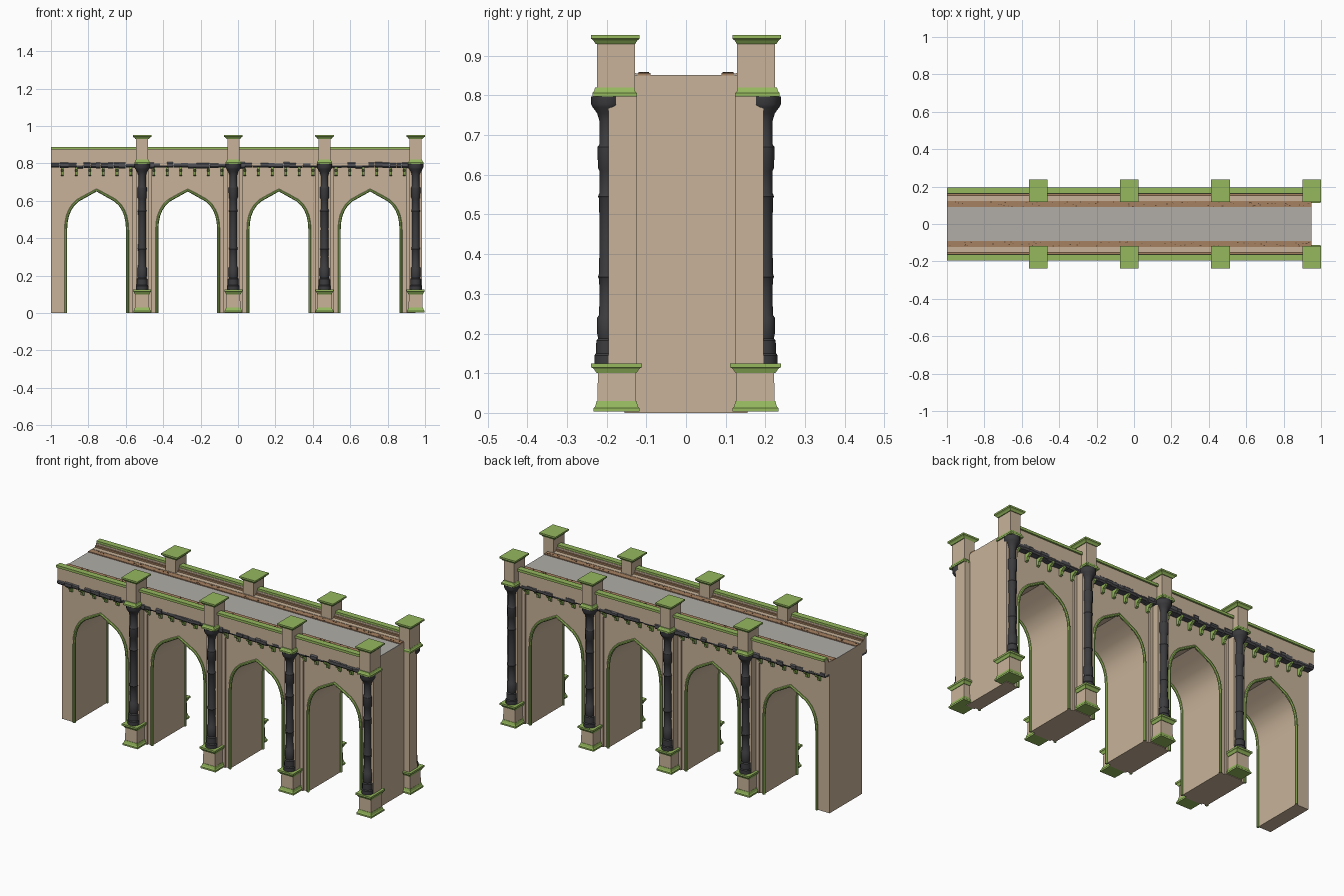
import bpy, bmesh, math, random
from mathutils import Vector

if "Cube" in bpy.data.objects:
    bpy.data.objects.remove(bpy.data.objects["Cube"])

random.seed(4)

def mat(name, r, g, b):
    m = bpy.data.materials.new(name)
    m.diffuse_color = (r, g, b, 1)
    m.use_nodes = True
    m.node_tree.nodes["Principled BSDF"].inputs["Base Color"].default_value = m.diffuse_color
    return m

STONE = mat("beige stone", 0.58, 0.45, 0.32)
GREEN = mat("moss green", 0.30, 0.48, 0.11)
DARK = mat("dark column stone", 0.045, 0.045, 0.05)
SLATE = mat("slate band", 0.085, 0.085, 0.095)
ROAD = mat("road grey", 0.44, 0.42, 0.39)
BROWN = mat("earth brown", 0.38, 0.22, 0.12)
SPOT = mat("dark earth", 0.13, 0.07, 0.035)

parts = {}   # part name -> (bmesh, material, smooth)

def part(name, m, smooth=False):
    if name not in parts:
        parts[name] = (bmesh.new(), m, smooth)
    return parts[name][0]

def loft(bm, rings):
    """Skin a list of equal length point rings and close both ends."""
    vs = [[bm.verts.new(p) for p in r] for r in rings]
    n = len(vs[0])
    for a, b in zip(vs, vs[1:]):
        for i in range(n):
            j = (i + 1) % n
            bm.faces.new((a[i], a[j], b[j], b[i]))
    bm.faces.new(vs[0][::-1])
    bm.faces.new(vs[-1])

def stack(bm, cx, cy, levels):
    """Rectangular moulding from (z, half x, half y) levels."""
    loft(bm, [[(cx - a, cy - b, z), (cx + a, cy - b, z), (cx + a, cy + b, z), (cx - a, cy + b, z)]
              for z, a, b in levels])

def box(bm, x0, x1, y0, y1, z0, z1):
    stack(bm, (x0 + x1) / 2, (y0 + y1) / 2,
          [(z, abs(x1 - x0) / 2, abs(y1 - y0) / 2) for z in (z0, z1)])

def lathe(bm, cx, cy, profile, n=12):
    loft(bm, [[(cx + r * math.cos(2 * math.pi * i / n), cy + r * math.sin(2 * math.pi * i / n), z)
               for i in range(n)] for z, r in profile])

TILE, X0, X1 = 0.4875, -1.0, 0.95
PIERS = [X0 + TILE * (i + 1) for i in range(4)]
ARCHES = [X0 + TILE * (i + 0.5) for i in range(4)]
HALF = [(0.165, 0), (0.165, 0.44), (0.162, 0.485), (0.155, 0.52), (0.143, 0.55),
        (0.125, 0.578), (0.10, 0.602), (0.05, 0.63)]
ARCH = [(-h, z) for h, z in HALF] + [(0, 0.657)] + [(h, z) for h, z in HALF[::-1]]

# bridge body with four pointed openings
outline = [(X0, 0)]
for c in ARCHES:
    outline += [(c + h, z) for h, z in ARCH]
outline += [(X1, 0), (X1, 0.85), (X0, 0.85)]
loft(part("arcade_wall", STONE, True), [[(x, y, z) for x, z in outline] for y in (0.145, -0.145)])

# road surface
box(part("road", ROAD), X0, X1, -0.09, 0.09, 0.845, 0.852)

# column outline (z, radius) with collars
COLUMN = [(0.125, 0.033), (0.145, 0.033), (0.15, 0.029), (0.182, 0.028), (0.187, 0.023), (0.2, 0.026),
          (0.24, 0.026), (0.247, 0.021), (0.3, 0.020), (0.338, 0.021), (0.342, 0.024), (0.352, 0.021),
          (0.45, 0.020), (0.54, 0.021), (0.545, 0.024), (0.555, 0.020), (0.61, 0.020), (0.617, 0.024),
          (0.67, 0.025), (0.677, 0.020), (0.735, 0.020), (0.755, 0.026), (0.77, 0.037), (0.778, 0.041),
          (0.797, 0.041)]

for s in (-1, 1):
    # pillars: plinth, pilaster, round column, upper block and cap
    for x in PIERS:
        cy = s * 0.175
        stack(part("plinths", STONE), x, cy, [(0.02, 0.038, 0.048), (0.11, 0.036, 0.047)])
        g = part("pillar_mouldings", GREEN)
        stack(g, x, cy, [(0.003, 0.047, 0.058), (0.012, 0.047, 0.058), (0.016, 0.043, 0.054), (0.03, 0.039, 0.05)])
        stack(g, x, cy, [(0.10, 0.039, 0.05), (0.112, 0.044, 0.058), (0.115, 0.048, 0.064), (0.125, 0.048, 0.064)])
        stack(g, x, s * 0.18, [(0.797, 0.041, 0.056), (0.806, 0.041, 0.056), (0.81, 0.037, 0.052), (0.82, 0.033, 0.049)])
        stack(g, x, s * 0.178, [(0.93, 0.036, 0.05), (0.938, 0.042, 0.055), (0.943, 0.05, 0.061), (0.952, 0.05, 0.061)])
        box(part("pilasters", STONE), x - 0.034, x + 0.034, s * 0.125, s * 0.195, 0.12, 0.80)
        box(part("pilaster_backings", STONE), x - 0.052, min(x + 0.052, X1), s * 0.13, s * 0.155, 0, 0.79)
        box(part("upper_blocks", STONE), x - 0.032, x + 0.032, s * 0.128, s * 0.224, 0.815, 0.935)
        lathe(part("columns", DARK, True), x, s * 0.198, COLUMN)

    # parapet, inner ledge and green coping
    box(part("parapet", STONE), X0, X1 - 0.02, s * 0.16, s * 0.186, 0.79, 0.876)
    box(part("parapet_ledge", STONE), X0, X1 - 0.02, s * 0.125, s * 0.165, 0.79, 0.857)
    box(part("parapet_ledge_line", BROWN), X0, X1 - 0.02, s * 0.15, s * 0.161, 0.855, 0.866)
    box(part("coping", GREEN), X0, X1 - 0.02, s * 0.163, s * 0.196, 0.874, 0.888)

    # earth curb with dark patches
    box(part("curb", BROWN), X0, X1, s * 0.09, s * 0.122, 0.848, 0.857)
    for i in range(60):
        x = random.uniform(X0 + 0.01, X1 - 0.01)
        y = s * random.uniform(0.094, 0.118)
        w = random.uniform(0.002, 0.005)
        box(part("curb_patches", SPOT), x - w, x + w, y - 0.002, y + 0.002, 0.855, 0.8585)

    # band of uneven slate blocks
    x = X0
    while x < X1 - 0.03:
        w = min(random.uniform(0.025, 0.05), X1 - 0.02 - x)
        t, d = random.uniform(0.803, 0.81), random.uniform(0.183, 0.193)
        b = random.uniform(0.773, 0.779)
        prof = [(0.14, b), (d - 0.008, b), (d, b + 0.008), (d, t - 0.008), (d - 0.008, t), (0.14, t)]
        loft(part("slate_band", SLATE), [[(q, s * y, z) for y, z in prof] for q in (x + 0.001, x + w)])
        x += w

    for c in ARCHES:
        # wedge brackets under the band
        for k in range(6):
            bx = c + (k - 2.5) * 0.073
            prof = [(0.14, 0.78), (0.182, 0.78), (0.18, 0.768), (0.163, 0.757), (0.158, 0.738), (0.14, 0.732)]
            loft(part("brackets", GREEN), [[(bx + q, s * y, z) for y, z in prof] for q in (-0.007, 0.007)])
        # bead trim round each opening
        path = [Vector((c + h, 0, z)) for h, z in ARCH]
        rings = []
        for i, p in enumerate(path):
            a = (p - path[max(i - 1, 0)]).normalized()
            b = (path[min(i + 1, len(path) - 1)] - p).normalized()
            t = (a + b).normalized()
            nrm = Vector((-t.z, 0, t.x))
            rings.append([p + nrm * 0.008 * math.cos(k * math.pi / 4 + math.pi / 8)
                          + Vector((0, s * 0.147 + 0.008 * math.sin(k * math.pi / 4 + math.pi / 8), 0))
                          for k in range(8)])
        loft(part("arch_trim", GREEN, True), rings)

# turn every collected part into an object
for name, (bm, m, smooth) in parts.items():
    bmesh.ops.recalc_face_normals(bm, faces=bm.faces)
    me = bpy.data.meshes.new(name)
    bm.to_mesh(me)
    bm.free()
    me.materials.append(m)
    ob = bpy.data.objects.new(name, me)
    bpy.context.collection.objects.link(ob)
    if smooth:
        bpy.ops.object.select_all(action='DESELECT')
        ob.select_set(True)
        bpy.context.view_layer.objects.active = ob
        bpy.ops.object.shade_smooth_by_angle(angle=math.radians(35))
